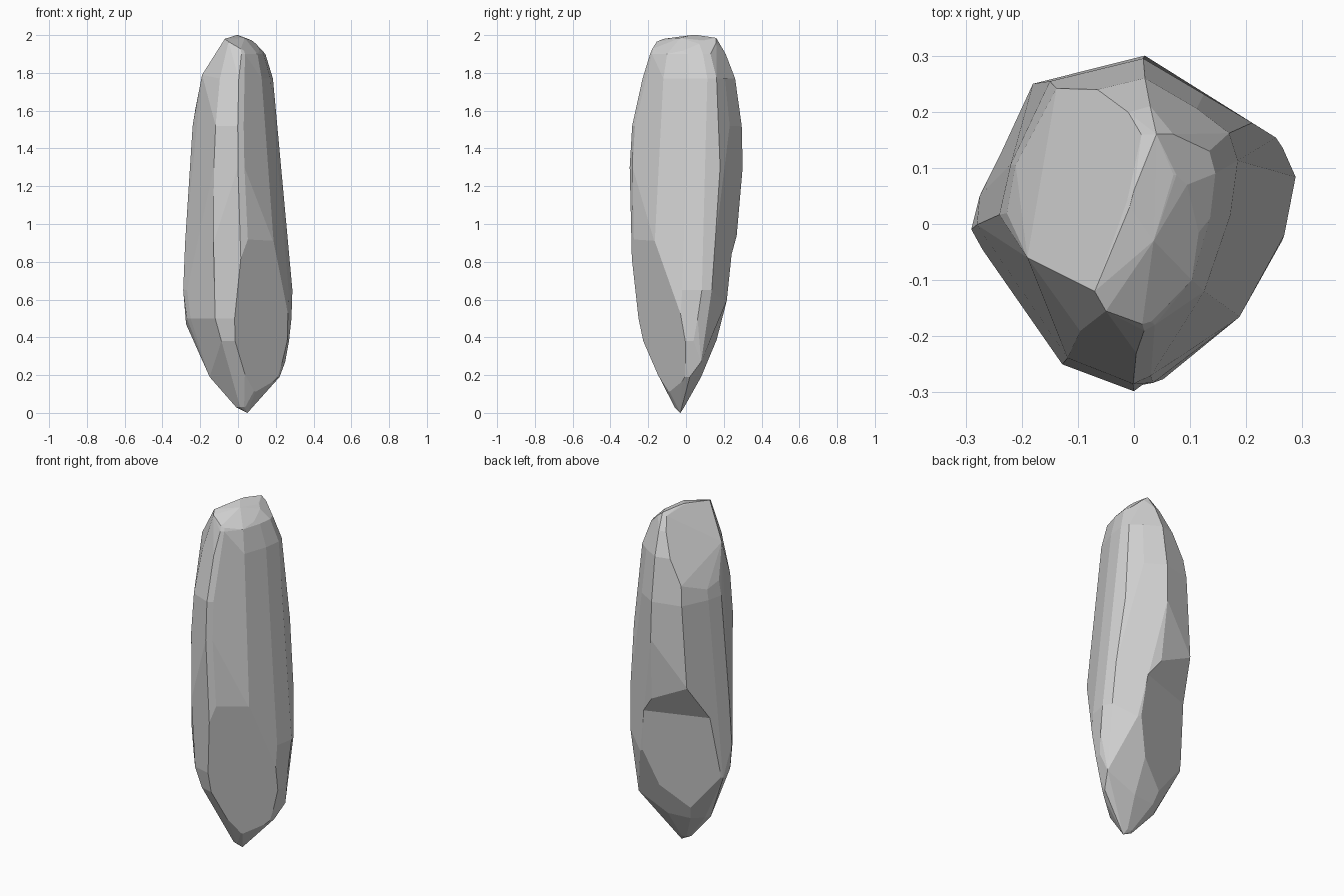
import bpy, bmesh
from mathutils import Vector

default = bpy.data.objects.get("Cube")
if default:
    bpy.data.objects.remove(default, do_unlink=True)

# Stone colour
stone = bpy.data.materials.new("stone_grey")
stone.use_nodes = True
grey = (0.64, 0.64, 0.64, 1)
stone.diffuse_color = grey
stone.node_tree.nodes["Principled BSDF"].inputs["Base Color"].default_value = grey

# Unit outline of the faceted cross-section
OUTLINE = [(-.6, .86), (.14, 1), (.62, .78), (.92, .6), (1, .4), (.93, 0),
           (.69, -.55), (.2, -.95), (.06, -1), (-.46, -.84), (-.93, -.1),
           (-1, .04), (-.91, .35)]

# Height, then the x and y extents of the stone there
RINGS = [(.03, -.01, .07, -.06, -.01),
         (.19, -.15, .22, -.12, .08),
         (.38, -.22, .27, -.24, .16),
         (.5, -.27, .283, -.262, .2),
         (.65, -.29, .288, -.28, .24),
         (.9, -.28, .275, -.29, .265),
         (1.3, -.26, .23, -.298, .3),
         (1.52, -.24, .21, -.285, .295),
         (1.77, -.2, .185, -.23, .26),
         (1.9, -.125, .145, -.19, .21),
         (1.97, -.07, .08, -.16, .16),
         (2, -.02, .04, -.1, .04)]

# Odd corners that stand out from the lower body
LOWER_CORNERS = [(-.275, .05, .47), (.15, .21, .58), (.25, .08, .27),
                 (-.18, .25, 1.05), (.12, -.12, .18)]

# Corners of the narrow crest and the shoulder beside it
CREST = [(-.07, -.12, 1.98), (0, .06, 2), (.04, .16, 1.985), (.07, .16, 1.96),
         (.035, -.03, 1.985), (-.05, -.155, 1.965), (-.19, -.06, 1.79)]

# Flat breaks: sloping top, small front top, broad lower front
BREAKS = [((-.07, -.12, 1.99), (.035, .2, 1.985), (-.21, .17, 1.54)),
          ((-.05, -.155, 1.97), (.115, .06, 1.94), (.12, -.12, 1.885)),
          ((-.05, -.25, .36), (.2, -.15, .88), (.27, -.01, .45))]


def hull(points):
    """Wrap a point cloud in a faceted convex skin."""
    bm = bmesh.new()
    for p in points:
        bm.verts.new(p)
    result = bmesh.ops.convex_hull(bm, input=bm.verts[:])
    inside = {v for v in result["geom_interior"] + result["geom_unused"]
              if isinstance(v, bmesh.types.BMVert)}
    bmesh.ops.delete(bm, geom=list(inside), context='VERTS')
    bmesh.ops.recalc_face_normals(bm, faces=bm.faces[:])
    return bm


def chip(points, a, b, c):
    """Slice off everything outside the plane through three corners."""
    bm = hull(points)
    a, b, c = Vector(a), Vector(b), Vector(c)
    normal = (b - a).cross(c - a)
    if normal.dot(a - Vector((0, 0, 1))) < 0:
        normal.negate()
    bmesh.ops.bisect_plane(bm, geom=bm.verts[:] + bm.edges[:] + bm.faces[:],
                           plane_co=a, plane_no=normal, clear_outer=True)
    kept = [v.co.copy() for v in bm.verts]
    bm.free()
    return kept


def add_object(name, bm):
    """Turn a bmesh into a linked object."""
    mesh = bpy.data.meshes.new(name)
    bm.to_mesh(mesh)
    bm.free()
    obj = bpy.data.objects.new(name, mesh)
    bpy.context.collection.objects.link(obj)
    return obj


# Body: stacked cross-sections tapering to a point at the foot
cloud = [Vector((.05, -.03, 0))] + [Vector(p) for p in LOWER_CORNERS]
for z, left, right, front, back in RINGS:
    for u, v in OUTLINE:
        cloud.append(Vector(((left + right) / 2 + u * (right - left) / 2,
                             (front + back) / 2 + v * (back - front) / 2, z)))
for corners in BREAKS:
    cloud = chip(cloud, *corners)
rock = add_object("standing_rock", hull(cloud + [Vector(p) for p in CREST]))

# Wedge that cuts the lower back away below a slanted ledge
inner = [Vector(p) for p in [(-.5, .03, .84), (.5, .379, .84),
                             (-.5, -.1, -.1), (.5, .249, -.1)]]
ledge_rise, floor_run = Vector((-.165, .47, 1)), Vector((-.165, .47, 0))
outer = [p + (ledge_rise if p.z > 0 else floor_run) for p in inner]
wedge = add_object("back_break_cutter", hull(inner + outer))
wedge.hide_render = True
cut = rock.modifiers.new("back_break", 'BOOLEAN')
cut.operation = 'DIFFERENCE'
cut.solver = 'EXACT'
cut.object = wedge

# Keep the cut shape and drop the cutter
bpy.context.view_layer.update()
shaped = rock.evaluated_get(bpy.context.evaluated_depsgraph_get())
final = bmesh.new()
final.from_mesh(shaped.to_mesh())
rock.modifiers.clear()
bpy.data.objects.remove(wedge, do_unlink=True)

# Merge nearly flat neighbours into larger facets
bmesh.ops.dissolve_limit(final, angle_limit=.1, verts=final.verts[:], edges=final.edges[:])
final.to_mesh(rock.data)
final.free()
rock.data.materials.clear()
rock.data.materials.append(stone)
